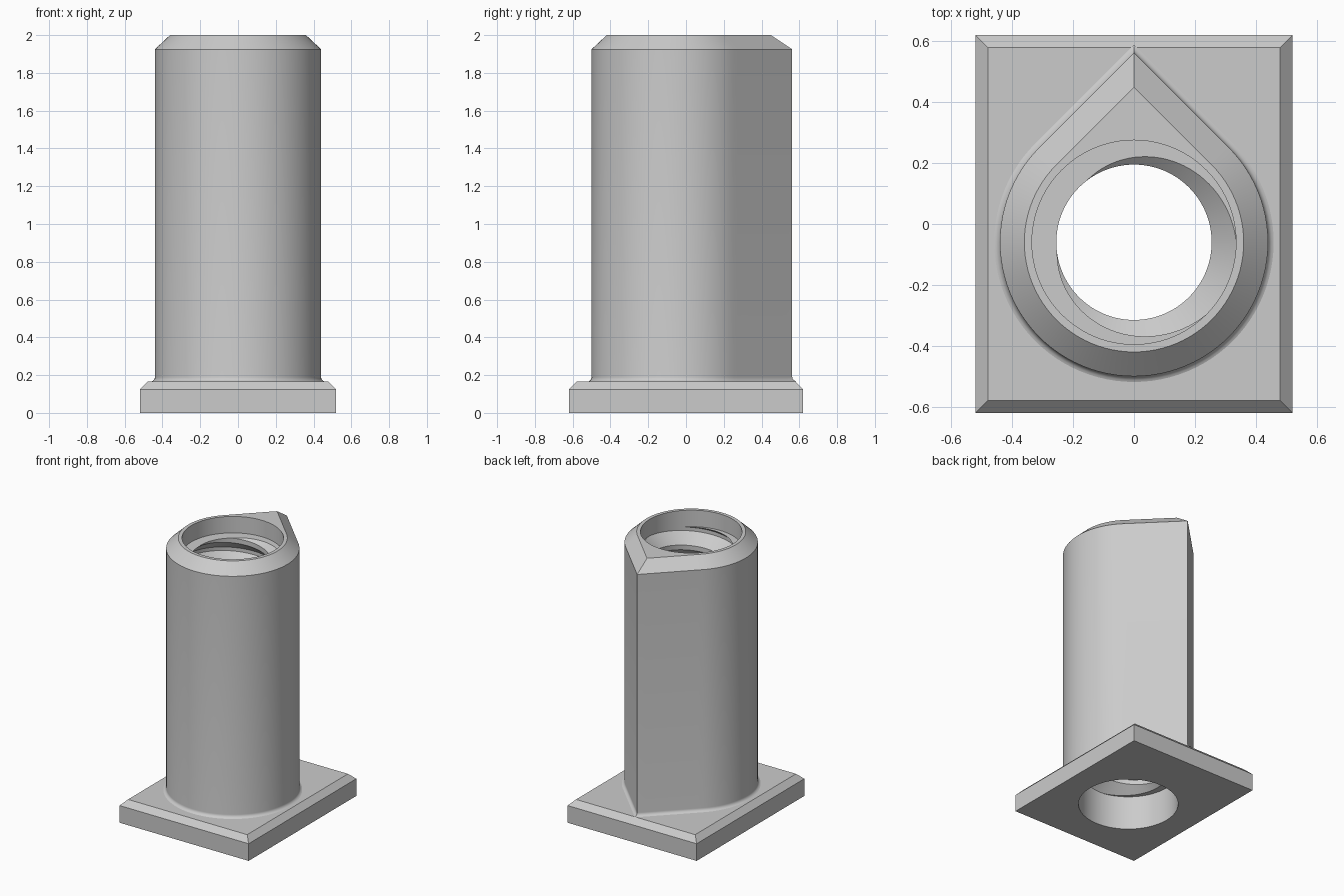
import bpy, bmesh
from math import sin, cos, pi, radians, atan2

cube = bpy.data.objects.get("Cube")
if cube:
    bpy.data.objects.remove(cube)

SEG = 96                 # columns around the bore axis
AXIS_Y = -0.06           # bore axis position
BORE, CREST = 0.335, 0.255
PLATE_TOP, TOP = 0.165, 2.0
LOW, HIGH = 0.25, 1.88   # threaded zone
PITCH = 0.2

grey = bpy.data.materials.new("plain_grey")
grey.use_nodes = True
grey.diffuse_color = (0.6, 0.6, 0.6, 1)
grey.node_tree.nodes["Principled BSDF"].inputs["Base Color"].default_value = (0.6, 0.6, 0.6, 1)


def angle(i):
    return 2 * pi * i / SEG


def polar(r, a, z):
    return (r * cos(a), AXIS_Y + r * sin(a), z)


def circle(r, z):
    return [polar(r, angle(i), z) for i in range(SEG + 1)]


def teardrop(r, z):
    """Circle with two tangents meeting in a point at the back."""
    ring = []
    for i in range(SEG + 1):
        off = abs(angle(i) - pi / 2)
        stretch = 1 / cos(pi / 4 - off) if off < pi / 4 else 1
        ring.append(polar(r * stretch, angle(i), z))
    return ring


def rectangle(hx, hy, z):
    """Rectangle outline sampled by rays from the axis, with exact corners."""
    ring = []
    for i in range(SEG + 1):
        c, s = cos(angle(i)), sin(angle(i))
        reach_y = (hy - AXIS_Y) if s > 0 else (hy + AXIS_Y)
        r = min(hx / max(abs(c), 1e-6), reach_y / max(abs(s), 1e-6))
        ring.append(polar(r, angle(i), z))
    for sx in (-1, 1):
        for sy in (-1, 1):
            a = atan2(sy * 0.62 - AXIS_Y, sx * 0.52) % (2 * pi)
            ring[round(a / (2 * pi) * SEG)] = (sx * hx, sy * hy, z)
    return ring


def loft(name, rings):
    """Skin a list of rings and weld the seam."""
    bm = bmesh.new()
    rows = [[bm.verts.new(p) for p in ring] for ring in rings]
    for a, b in zip(rows, rows[1:]):
        for i in range(SEG):
            bm.faces.new((a[i], a[i + 1], b[i + 1], b[i]))
    bmesh.ops.remove_doubles(bm, verts=bm.verts[:], dist=1e-5)
    mesh = bpy.data.meshes.new(name)
    bm.to_mesh(mesh)
    bm.free()
    mesh.materials.append(grey)
    obj = bpy.data.objects.new(name, mesh)
    bpy.context.collection.objects.link(obj)
    bpy.ops.object.select_all(action='DESELECT')
    obj.select_set(True)
    bpy.context.view_layer.objects.active = obj
    bpy.ops.object.shade_smooth_by_angle(angle=radians(25))
    return obj


# Base plate with a chamfered upper edge and a round opening
loft("base_plate", [
    circle(BORE, 0),
    rectangle(0.52, 0.62, 0),
    rectangle(0.52, 0.62, 0.125),
    rectangle(0.48, 0.58, PLATE_TOP),
    circle(BORE, PLATE_TOP),
])

# Teardrop post: small fillet at the foot, chamfer and flat rim at the top
FILLET = 0.025
foot = [teardrop(0.44 + FILLET * (1 - sin(t)), PLATE_TOP + FILLET * (1 - cos(t)))
        for t in (radians(d) for d in (15, 30, 45, 60, 75, 90))]
loft("teardrop_post", foot + [
    teardrop(0.44, 1.925),
    teardrop(0.36, TOP),
    circle(BORE, TOP),
])


# Threaded bore between two plain counterbores
PHASE = radians(158)
FLAT, ROOT = 0.085, 0.435   # crest and root limits as fractions of the pitch


def thread_radius(a, z):
    u = (z - HIGH) / PITCH - (a - PHASE) / (2 * pi)
    u = abs(u - round(u))
    t = min(max((u - FLAT) / (ROOT - FLAT), 0), 1)
    return CREST + (BORE - CREST) * t


def helix_row(turn):
    row = []
    for i in range(SEG + 1):
        a = angle(i)
        z = HIGH + PITCH * (turn + (a - PHASE) / (2 * pi))
        z = min(max(z, LOW), HIGH)
        row.append(polar(thread_radius(a, z), a, z))
    return row


turns = range(-int((HIGH - LOW) / PITCH) - 3, 3)
rows = [helix_row(k + f) for k in turns for f in (-ROOT, -FLAT, FLAT, ROOT)]
loft("threaded_bore", [circle(BORE, 0), circle(BORE, LOW)] + rows
     + [circle(BORE, HIGH), circle(BORE, TOP)][:2])

# Face the bore towards its axis
bore = bpy.data.objects["threaded_bore"]
bore.data.flip_normals()
